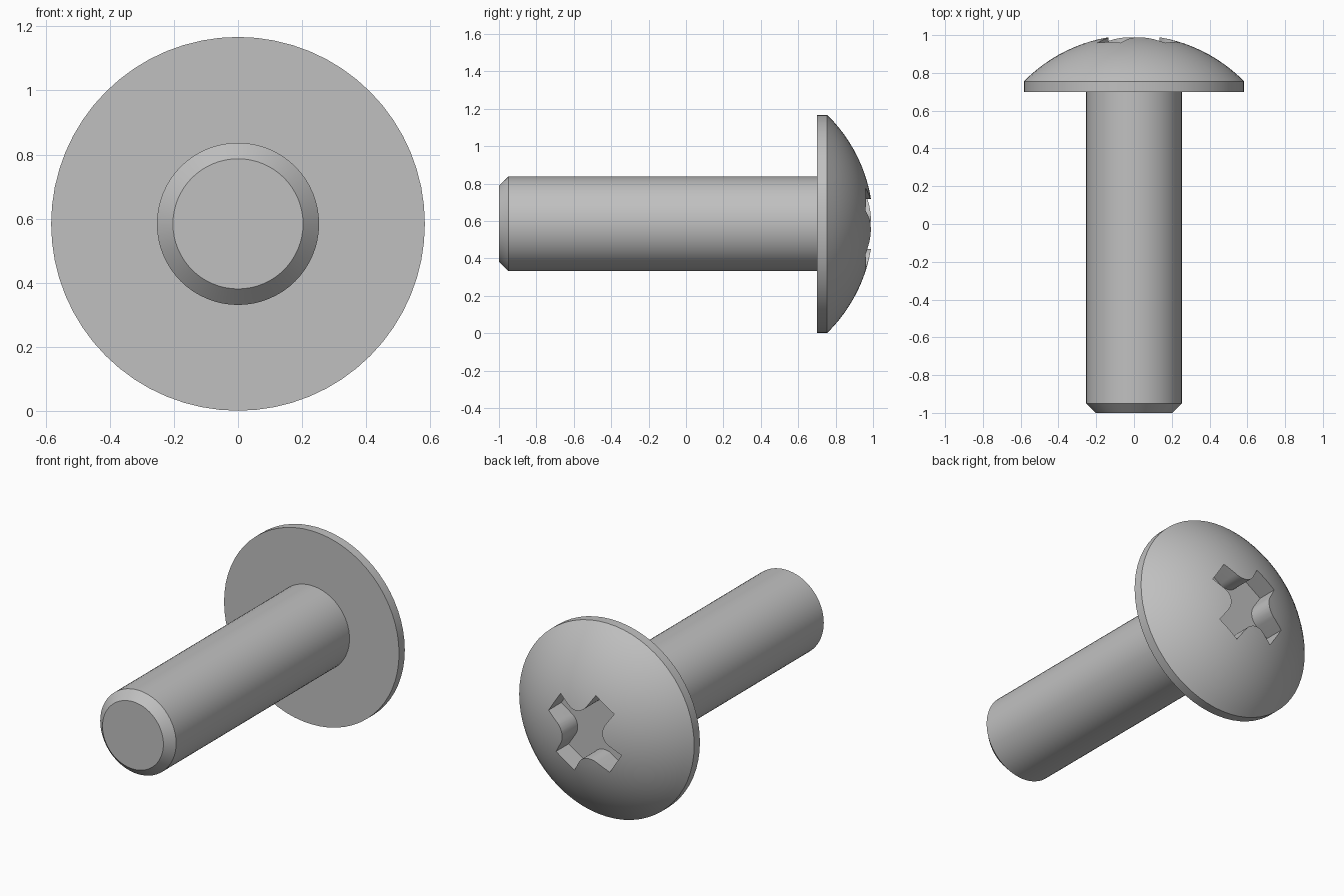
import bpy, bmesh
from math import sin, cos, asin, pi, radians
from mathutils import Matrix, Vector

cube = bpy.data.objects.get("Cube")
if cube:
    bpy.data.objects.remove(cube)

AXIS_Z = 0.584          # height of the screw axis
HEAD_R, SHAFT_R = 0.583, 0.253
RIM_Y, SEAT_Y = 0.755, 0.70
SEGMENTS = 64

steel = bpy.data.materials.new("grey_steel")
steel.use_nodes = True
colour = (0.53, 0.53, 0.53, 1)
steel.diffuse_color = colour
steel.node_tree.nodes["Principled BSDF"].inputs["Base Color"].default_value = colour


def make_object(name, bm):
    bmesh.ops.recalc_face_normals(bm, faces=bm.faces)
    mesh = bpy.data.meshes.new(name)
    bm.to_mesh(mesh)
    bm.free()
    obj = bpy.data.objects.new(name, mesh)
    bpy.context.collection.objects.link(obj)
    mesh.materials.append(steel)
    return obj


def lathe(name, profile):
    """Spin (radius, y) points around the screw axis; ends on the axis close it."""
    bm = bmesh.new()
    verts = [bm.verts.new((r, y, AXIS_Z)) for r, y in profile]
    edges = [bm.edges.new(pair) for pair in zip(verts, verts[1:])]
    bmesh.ops.spin(bm, geom=verts + edges, cent=(0, 0, AXIS_Z), axis=(0, 1, 0),
                   angle=2 * pi, steps=SEGMENTS, use_duplicate=False)
    bmesh.ops.remove_doubles(bm, verts=bm.verts, dist=1e-4)
    bmesh.ops.dissolve_degenerate(bm, edges=bm.edges, dist=1e-5)
    return make_object(name, bm)


def smooth(obj):
    bpy.ops.object.select_all(action="DESELECT")
    obj.select_set(True)
    bpy.context.view_layer.objects.active = obj
    bpy.ops.object.shade_smooth_by_angle(angle=radians(30))


# Shaft with a chamfered tip
shaft = lathe("shaft", [(0, -1), (0.203, -1), (SHAFT_R, -0.95),
                        (SHAFT_R, SEAT_Y + 0.02), (0, SEAT_Y + 0.02)])

# Domed head: flat seat, short rim, spherical cap
rise = 1 - RIM_Y
ball = (HEAD_R ** 2 + rise ** 2) / (2 * rise)
spread = asin(HEAD_R / ball)
steps = 14
cap = [(ball * sin(spread * (1 - i / steps)),
        1 - ball + ball * cos(spread * (1 - i / steps))) for i in range(steps + 1)]
head = lathe("head", [(0, SEAT_Y), (HEAD_R, SEAT_Y)] + cap)

# Cross recess: four square-ended arms with rounded inner corners
REACH, HALF, ROUND, FLOOR, TURN = 0.243, 0.073, 0.085, 0.84, radians(33)
centre = HALF + ROUND
quarter = [Vector((REACH, -HALF)), Vector((REACH, HALF))]
for i in range(11):
    a = 1.5 * pi - i / 10 * pi / 2
    quarter.append(Vector((centre + ROUND * cos(a), centre + ROUND * sin(a))))
bm = bmesh.new()
outline = []
for k in range(4):
    turn = Matrix.Rotation(TURN + k * pi / 2, 2)
    for p in quarter:
        x, z = turn @ p
        outline.append(bm.verts.new((x, FLOOR, z + AXIS_Z)))
base = bm.faces.new(outline)
grown = bmesh.ops.extrude_face_region(bm, geom=[base], use_keep_orig=True)
bmesh.ops.translate(bm, vec=(0, 0.4, 0),
                    verts=[g for g in grown["geom"] if isinstance(g, bmesh.types.BMVert)])
cutter = make_object("recess_cutter", bm)
cutter.hide_render = True

cut = head.modifiers.new("cross_recess", "BOOLEAN")
cut.operation = "DIFFERENCE"
cut.solver = "EXACT"
cut.object = cutter
bpy.context.view_layer.objects.active = head
bpy.ops.object.modifier_apply(modifier=cut.name)
bpy.data.objects.remove(cutter)

for part in (shaft, head):
    smooth(part)
